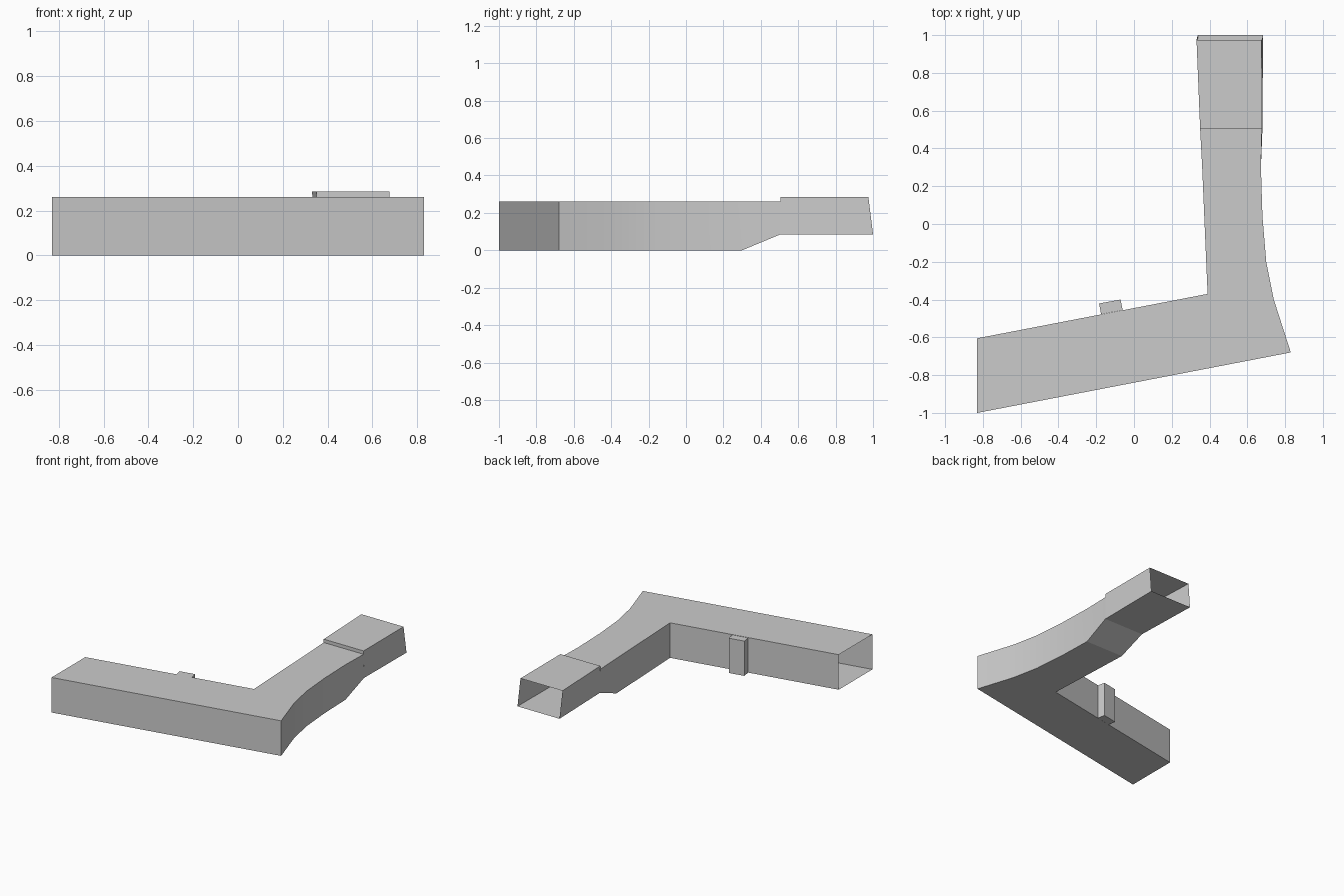
import bpy
import bmesh
from math import radians

cube = bpy.data.objects.get("Cube")
if cube:
    bpy.data.objects.remove(cube)

grey = bpy.data.materials.new("plain_grey")
grey.use_nodes = True
colour = (0.6, 0.6, 0.6, 1)
grey.diffuse_color = colour
grey.node_tree.nodes["Principled BSDF"].inputs["Base Color"].default_value = colour


def make_object(name, bm):
    bmesh.ops.recalc_face_normals(bm, faces=bm.faces)
    mesh = bpy.data.meshes.new(name)
    bm.to_mesh(mesh)
    bm.free()
    mesh.materials.append(grey)
    obj = bpy.data.objects.new(name, mesh)
    bpy.context.collection.objects.link(obj)
    return obj


def ring(outer, inner, low, high, slant=0.0, lean=0.0):
    """Four corners of one duct section; slant and lean shift the top edge."""
    (ox, oy), (ix, iy) = outer, inner
    return [(ox, oy, low), (ox - lean, oy - slant, high),
            (ix - lean, iy - slant, high), (ix, iy, low)]


# Open-ended duct, lofted through its sections
TOP, STEP, RAISED = 0.26, 0.285, 0.085
sections = [
    ring((-0.83, -1.0), (-0.83, -0.605), 0, TOP),
    ring((0.83, -0.68), (0.39, -0.37), 0, TOP),
    ring((0.74, -0.40), (0.388, -0.33), 0, TOP),
    ring((0.70, -0.20), (0.381, -0.17), 0, TOP),
    ring((0.68, 0.04), (0.372, 0.04), 0, TOP),
    ring((0.672, 0.30), (0.361, 0.30), 0, TOP),
    ring((0.68, 0.505), (0.353, 0.505), RAISED, TOP, lean=0.003),
    ring((0.68, 0.505), (0.353, 0.505), RAISED, STEP, lean=0.003),
    ring((0.683, 1.0), (0.338, 1.0), RAISED, STEP, slant=0.025, lean=0.007),
]
bm = bmesh.new()
rings = [[bm.verts.new(p) for p in s] for s in sections]
for a, b in zip(rings, rings[1:]):
    for i in range(4):
        j = (i + 1) % 4
        bm.faces.new((a[i], a[j], b[j], b[i]))
bmesh.ops.remove_doubles(bm, verts=bm.verts, dist=0.0001)
duct = make_object("duct", bm)

# Upright mounting tab on the inner wall
bm = bmesh.new()
plan = [(-0.174, -0.478), (-0.06, -0.456), (-0.071, -0.40), (-0.185, -0.421)]
base = bm.faces.new([bm.verts.new((x, y, 0)) for x, y in plan])
top = bmesh.ops.extrude_face_region(bm, geom=[base], use_keep_orig=True)
moved = [v for v in top["geom"] if isinstance(v, bmesh.types.BMVert)]
bmesh.ops.translate(bm, verts=moved, vec=(0, 0, TOP - 0.002))
make_object("mounting_tab", bm)

# Smooth the bend, keep the box edges sharp
bpy.ops.object.select_all(action="DESELECT")
duct.select_set(True)
bpy.context.view_layer.objects.active = duct
bpy.ops.object.shade_smooth_by_angle(angle=radians(20))
